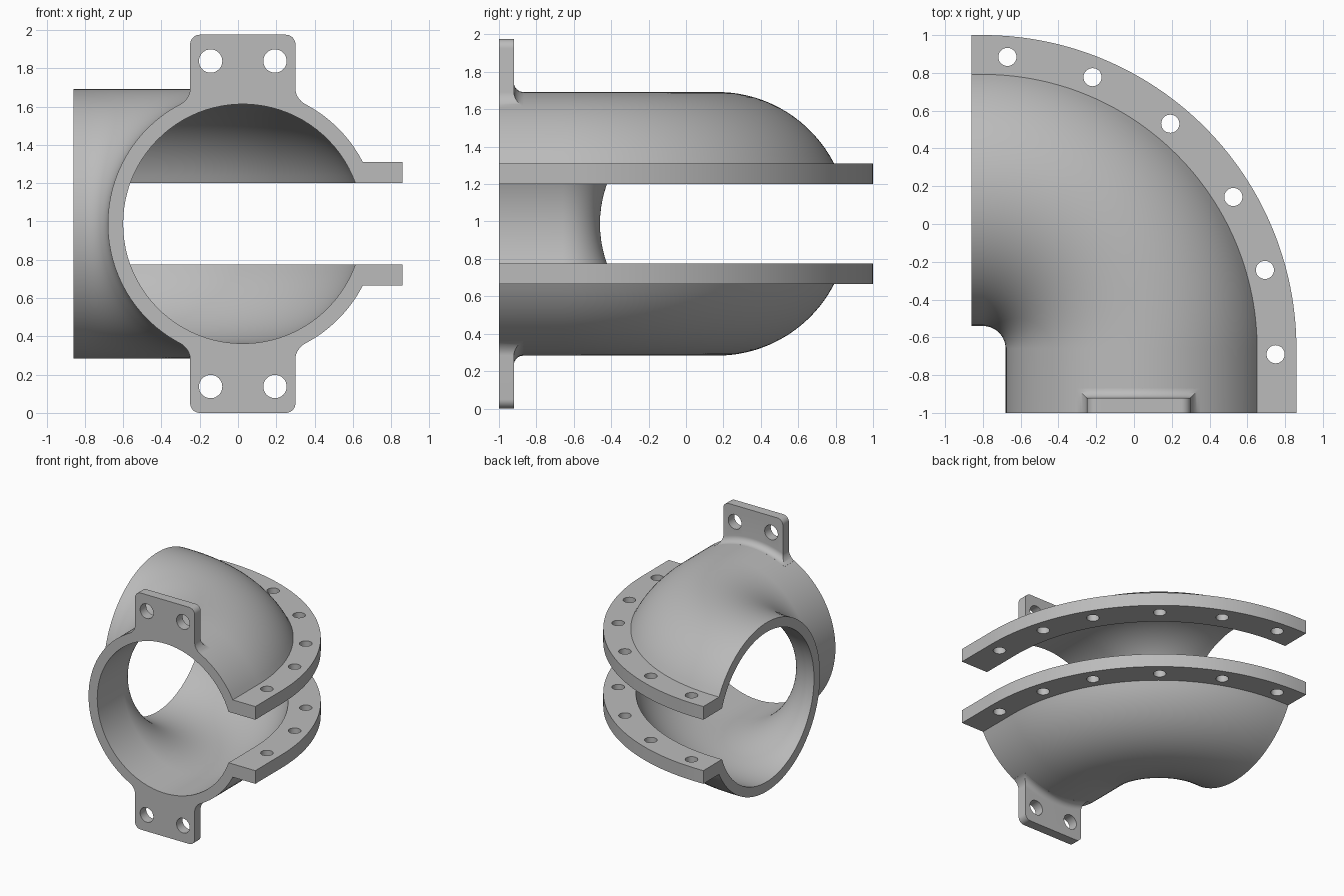
import bpy, bmesh, math
from mathutils import Matrix, Vector

cube = bpy.data.objects.get("Cube")
if cube:
    bpy.data.objects.remove(cube, do_unlink=True)

# Main dimensions
MID_Z, AXIS_X, FRONT_Y = 0.9875, 0.025, -1.0
R_OUT, R_IN = 0.705, 0.625
BEND = 0.825
BEND_X, BEND_Y = AXIS_X - BEND, -0.66
SLOT, FLANGE_TOP, FLANGE_U = 0.2125, 0.3225, 0.835
TAB_W, TAB_T, FILLET = 0.275, 0.08, 0.05

grey = bpy.data.materials.new("cast grey")
grey.use_nodes = True
colour = (0.5, 0.5, 0.5, 1)
grey.diffuse_color = colour
grey.node_tree.nodes["Principled BSDF"].inputs["Base Color"].default_value = colour


def to_object(name, bm):
    bmesh.ops.recalc_face_normals(bm, faces=bm.faces)
    mesh = bpy.data.meshes.new(name)
    bm.to_mesh(mesh)
    bm.free()
    mesh.materials.append(grey)
    obj = bpy.data.objects.new(name, mesh)
    bpy.context.collection.objects.link(obj)
    return obj


def loft(name, rings):
    """Skin a list of closed point rings and cap both ends."""
    bm = bmesh.new()
    loops = [[bm.verts.new(p) for p in ring] for ring in rings]
    n = len(loops[0])
    for a, b in zip(loops, loops[1:]):
        for i in range(n):
            j = (i + 1) % n
            bm.faces.new((a[i], a[j], b[j], b[i]))
    bm.faces.new(loops[0])
    bm.faces.new(loops[-1])
    return to_object(name, bm)


def drill(obj, points, radius, depth, turn=Matrix()):
    """Cut round holes through obj, then shade it."""
    bm = bmesh.new()
    for p in points:
        bmesh.ops.create_cone(bm, cap_ends=True, segments=32, radius1=radius,
                              radius2=radius, depth=depth,
                              matrix=Matrix.Translation(p) @ turn)
    cutter = to_object("hole_cutter", bm)
    cutter.hide_render = True
    mod = obj.modifiers.new("holes", 'BOOLEAN')
    mod.operation, mod.solver, mod.object = 'DIFFERENCE', 'EXACT', cutter
    bpy.ops.object.select_all(action='DESELECT')
    bpy.context.view_layer.objects.active = obj
    obj.select_set(True)
    bpy.ops.object.modifier_apply(modifier=mod.name)
    bpy.data.objects.remove(cutter, do_unlink=True)
    bpy.ops.object.shade_smooth_by_angle(angle=math.radians(30))


def arc(radius, start, end, steps):
    angles = [start + (end - start) * i / steps for i in range(steps + 1)]
    return [(radius * math.cos(a), radius * math.sin(a)) for a in angles]


# Slotted pipe section with a flange on each lip of the slot
a0, b0 = math.asin(FLANGE_TOP / R_OUT), math.asin(SLOT / R_IN)
section = arc(R_OUT, a0, 2 * math.pi - a0, 80)
section += [(FLANGE_U, -FLANGE_TOP), (FLANGE_U, -SLOT)]
section += arc(R_IN, 2 * math.pi - b0, b0, 80)
section += [(FLANGE_U, SLOT), (FLANGE_U, FLANGE_TOP)]


def station(angle, dx=0, dy=0):
    c, s = math.cos(angle), math.sin(angle)
    return [(BEND_X + dx + (BEND + u) * c, BEND_Y + dy + (BEND + u) * s, MID_Z + v)
            for u, v in section]


# Elbow: short straight, quarter bend, short straight
STEPS = 56
quarter = math.pi / 2
rings = [station(0, dy=FRONT_Y - BEND_Y)]
rings += [station(quarter * i / STEPS) for i in range(STEPS + 1)]
rings += [station(quarter, dx=-0.06)]
elbow = loft("flanged_elbow", rings)

bolt_r = 1.55
bolts = []
for deg in (-1.1, 15.6, 31.2, 50.2, 68, 85.2):
    t = math.radians(deg)
    bolts.append(Vector((BEND_X + bolt_r * math.cos(t), BEND_Y + bolt_r * math.sin(t), MID_Z)))
drill(elbow, bolts, 0.048, 0.9)


# Mounting tabs at the front, filleted into the pipe
def tab_ring(half, thick, height, side):
    n = 16
    xs = [half * (2 * i / n - 1) for i in range(n + 1)]
    outline = [(x, FRONT_Y) for x in xs] + [(x, FRONT_Y + thick) for x in reversed(xs)]
    return [(AXIS_X + x, y, MID_Z + side * height(x)) for x, y in outline]


for name, side in (("upper_tab", 1), ("lower_tab", -1)):
    rings = []
    # Concave root following the pipe surface
    for i in range(-1, 9):
        a = max(i, 0) / 8 * quarter
        lift = FILLET * (1 - math.cos(a)) - (0.004 if i < 0 else 0)
        grow = FILLET * (1 - math.sin(a))
        rings.append(tab_ring(TAB_W + grow, TAB_T + grow,
                              lambda x: math.sqrt((R_OUT + lift) ** 2 - x * x), side))
    # Rounded upper corners
    for i in range(9):
        a = i / 8 * quarter
        z = MID_Z - FILLET * (1 - math.sin(a))
        rings.append(tab_ring(TAB_W - FILLET * (1 - math.cos(a)), TAB_T, lambda x: z, side))
    tab = loft(name, rings)
    holes = [Vector((AXIS_X + dx, FRONT_Y + TAB_T / 2, MID_Z + side * 0.85))
             for dx in (-0.168, 0.168)]
    drill(tab, holes, 0.061, 0.3, Matrix.Rotation(quarter, 4, 'X'))
